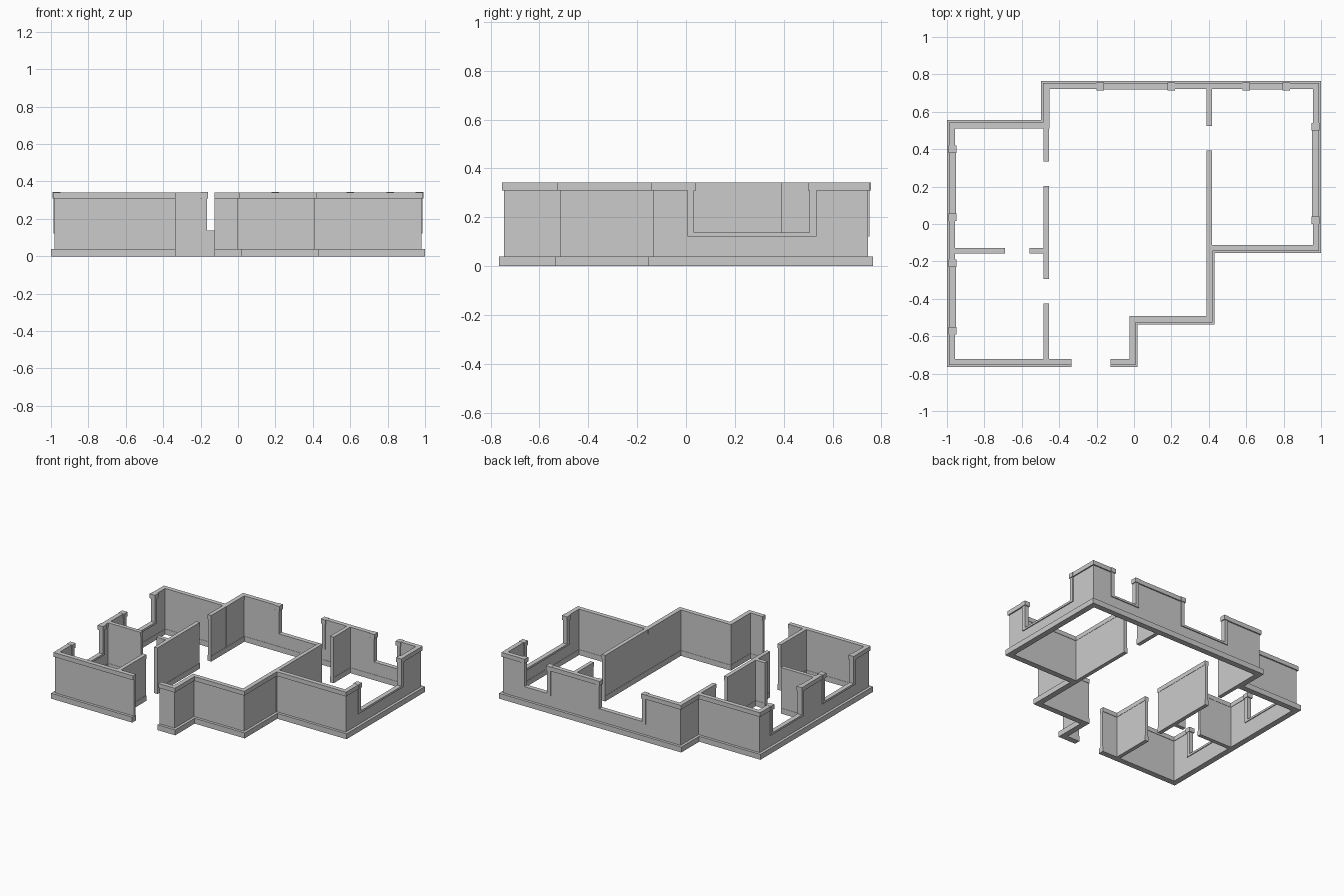
import bpy, bmesh
from math import radians

if "Cube" in bpy.data.objects:
    bpy.data.objects.remove(bpy.data.objects["Cube"])

SILL, BASE_TOP, CAP_BOTTOM, TOP = 0.125, 0.04, 0.31, 0.342


def build(name, solids, cuts=()):
    """Union of axis-aligned boxes minus cut boxes, as one clean outer skin."""
    axes = [sorted({round(b[i], 4) for b in [*solids, *cuts] for i in (a, a + 3)})
            for a in range(3)]
    filled = set()
    for boxes, action in ((solids, filled.update), (cuts, filled.difference_update)):
        for b in boxes:
            lo = [axes[a].index(round(b[a], 4)) for a in range(3)]
            hi = [axes[a].index(round(b[a + 3], 4)) for a in range(3)]
            action([(i, j, k) for i in range(lo[0], hi[0])
                    for j in range(lo[1], hi[1]) for k in range(lo[2], hi[2])])
    bm = bmesh.new()
    verts = {}

    def vert(idx):
        if idx not in verts:
            verts[idx] = bm.verts.new([axes[a][idx[a]] for a in range(3)])
        return verts[idx]

    for c in filled:
        for a in range(3):
            for side in (0, 1):
                n = list(c)
                n[a] += 2 * side - 1
                if tuple(n) in filled:
                    continue
                loop = []
                for u, v in ((0, 0), (1, 0), (1, 1), (0, 1)):
                    p = list(c)
                    p[a] += side
                    p[(a + 1) % 3] += u
                    p[(a + 2) % 3] += v
                    loop.append(vert(tuple(p)))
                bm.faces.new(loop if side else loop[::-1])
    bmesh.ops.dissolve_limit(bm, angle_limit=radians(1), verts=bm.verts, edges=bm.edges)
    mesh = bpy.data.meshes.new(name)
    bm.to_mesh(mesh)
    bm.free()
    obj = bpy.data.objects.new(name, mesh)
    bpy.context.collection.objects.link(obj)


# Outer outline, counter-clockwise from one side of the entrance to the other
outline = [(-0.125, -0.765), (0.02, -0.765), (0.02, -0.537), (0.431, -0.537),
           (0.431, -0.155), (1, -0.155), (1, 0.765), (-0.497, 0.765),
           (-0.497, 0.555), (-1, 0.555), (-1, -0.765), (-0.333, -0.765)]

# Inner wall centre lines
inner = [(-0.469, 0.335, -0.469, 0.535), (-0.469, -0.295, -0.469, 0.203),
         (-0.469, -0.74, -0.469, -0.425), (-0.97, -0.142, -0.69, -0.142),
         (-0.56, -0.142, -0.469, -0.142), (0.403, 0.525, 0.403, 0.735),
         (0.403, -0.14, 0.403, 0.393)]

# Windows: wall axis, outer face, inward direction, two jamb centres
windows = [('x', 0.765, -1, -0.18, 0.20), ('x', 0.765, -1, 0.60, 0.815),
           ('y', 1, -1, 0.02, 0.52), ('y', -1, 1, 0.037, 0.40),
           ('y', -1, 1, -0.57, -0.21)]


def inward(p, q):
    dx, dy = q[0] - p[0], q[1] - p[1]
    length = abs(dx) + abs(dy)
    return -dy / length, dx / length


def outer_run(a, b, z0, z1):
    """Boxes following the outline between inset a and inset b."""
    normals = [inward(p, q) for p, q in zip(outline, outline[1:])]
    boxes = []
    for i in range(len(normals)):
        pts = []
        for j in (i, i + 1):
            around = normals[max(j - 1, 0):j + 1]
            for d in (a, b):
                pts.append([outline[j][k] + d * sum(n[k] for n in around) for k in (0, 1)])
        xs, ys = zip(*pts)
        boxes.append((min(xs), min(ys), z0, max(xs), max(ys), z1))
    return boxes


def inner_run(h, z0, z1):
    boxes = []
    for x0, y0, x1, y1 in inner:
        hx, hy = (h, 0) if x0 == x1 else (0, h)
        boxes.append((x0 - hx, y0 - hy, z0, x1 + hx, y1 + hy, z1))
    return boxes


def in_wall(win, a, b, s0, s1, z0, z1):
    """Box at inset a..b in a window's wall, spanning s0..s1 along it."""
    axis, face, d = win[:3]
    t0, t1 = sorted((face + d * a, face + d * b))
    return (s0, t0, z0, s1, t1, z1) if axis == 'x' else (t0, s0, z0, t1, s1, z1)


openings = [in_wall(w, -0.01, 0.06, w[3], w[4], SILL + 0.003, TOP + 0.01) for w in windows]

# Plinth, wall bodies and top caps
build("plinth", outer_run(0, 0.043, 0, BASE_TOP) + inner_run(0.0145, 0, BASE_TOP))
build("walls", outer_run(0.02, 0.041, BASE_TOP, CAP_BOTTOM)
      + inner_run(0.0125, BASE_TOP, CAP_BOTTOM), openings)
build("wall_caps", outer_run(0.011, 0.044, CAP_BOTTOM, TOP)
      + inner_run(0.0145, CAP_BOTTOM, TOP), openings)

# Window frames: sill, two jambs and a cap block on each jamb
for n, w in enumerate(windows, 1):
    parts = [in_wall(w, 0.013, 0.047, w[3] - 0.0135, w[4] + 0.0135, SILL - 0.003, SILL + 0.012)]
    for c in w[3:]:
        parts.append(in_wall(w, 0.013, 0.047, c - 0.0135, c + 0.0135, SILL, CAP_BOTTOM))
        parts.append(in_wall(w, 0.008, 0.051, c - 0.02, c + 0.02, CAP_BOTTOM, TOP + 0.001))
    build(f"window_frame_{n}", parts)
